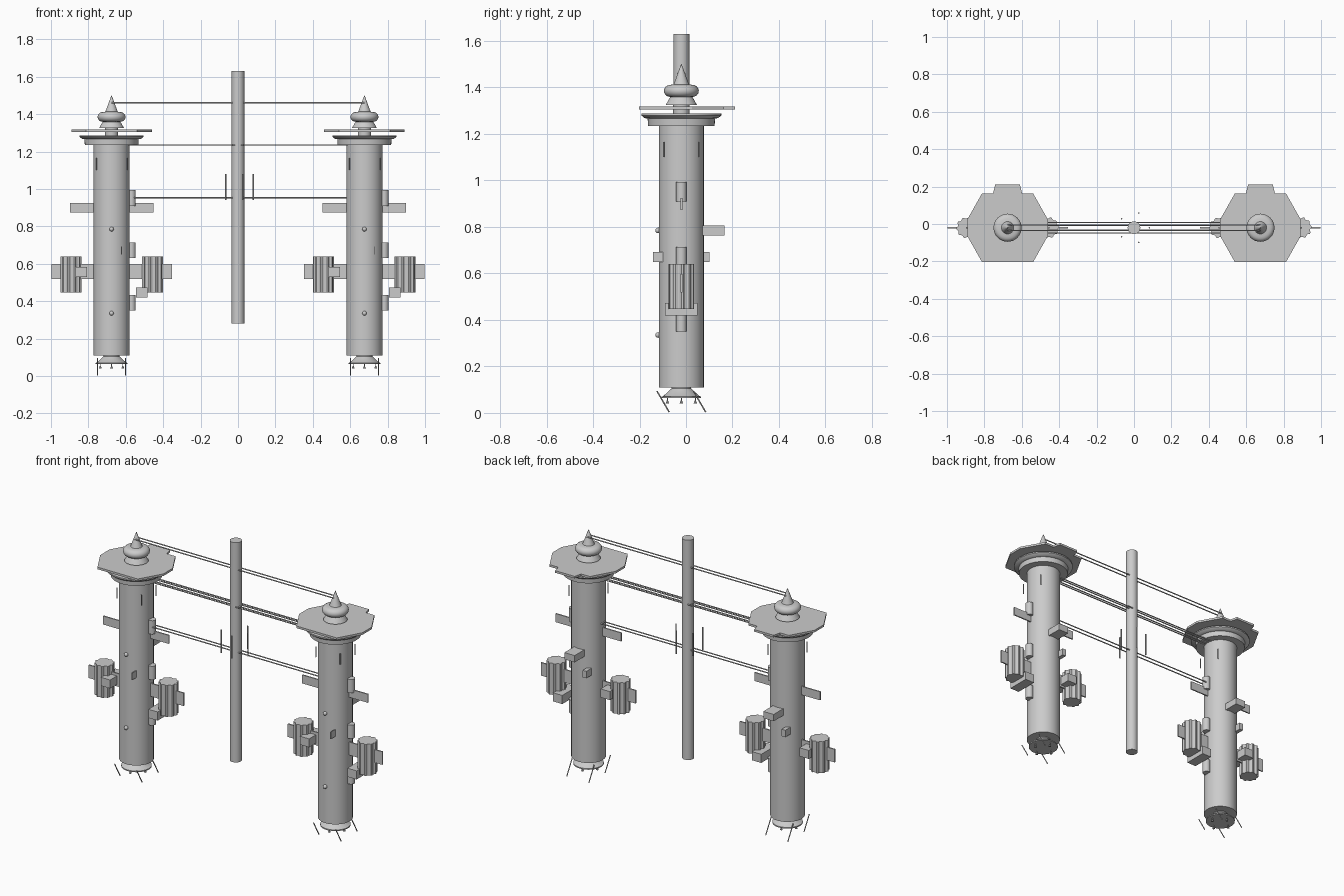
import bpy, bmesh
from math import sin, cos, pi, tau
from mathutils import Vector

cube = bpy.data.objects.get("Cube")
if cube:
    bpy.data.objects.remove(cube, do_unlink=True)

grey = bpy.data.materials.new("plain_grey")
grey.use_nodes = True
grey.diffuse_color = (0.6, 0.6, 0.6, 1)
grey.node_tree.nodes["Principled BSDF"].inputs["Base Color"].default_value = grey.diffuse_color

CY = -0.02      # shared depth of towers and pole
TX = 0.676      # tower distance from the middle


def finish(name, bm, smooth=False):
    bmesh.ops.recalc_face_normals(bm, faces=bm.faces)
    mesh = bpy.data.meshes.new(name)
    bm.to_mesh(mesh)
    bm.free()
    mesh.materials.append(grey)
    obj = bpy.data.objects.new(name, mesh)
    bpy.context.collection.objects.link(obj)
    if smooth:
        bpy.ops.object.select_all(action='DESELECT')
        obj.select_set(True)
        bpy.context.view_layer.objects.active = obj
        bpy.ops.object.shade_smooth_by_angle(angle=0.6)
    return obj


def lathe(name, x, y, profile, sides=32):
    """Solid of revolution from (radius, height) points."""
    bm = bmesh.new()
    rings = [[bm.verts.new((x + r * cos(tau * i / sides), y + r * sin(tau * i / sides), z))
              for i in range(sides)] for r, z in profile]
    for a, b in zip(rings, rings[1:]):
        for i in range(sides):
            j = (i + 1) % sides
            bm.faces.new((a[i], a[j], b[j], b[i]))
    bm.faces.new(rings[0])
    bm.faces.new(rings[-1])
    return finish(name, bm, True)


def prism(name, outline, z0, z1):
    bm = bmesh.new()
    face = bm.faces.new([bm.verts.new((x, y, z0)) for x, y in outline])
    top = bmesh.ops.extrude_face_region(bm, geom=[face])
    moved = [v for v in top["geom"] if isinstance(v, bmesh.types.BMVert)]
    bmesh.ops.translate(bm, vec=(0, 0, z1 - z0), verts=moved)
    return finish(name, bm)


def box(name, x0, x1, y0, y1, z0, z1):
    return prism(name, [(x0, y0), (x1, y0), (x1, y1), (x0, y1)], z0, z1)


def rod(name, start, end, radius, sides=8):
    a, b = Vector(start), Vector(end)
    bm = bmesh.new()
    bmesh.ops.create_cone(bm, cap_ends=True, segments=sides, radius1=radius,
                          radius2=radius, depth=(b - a).length)
    bm.transform((b - a).to_track_quat('Z', 'Y').to_matrix().to_4x4())
    bmesh.ops.translate(bm, vec=(a + b) / 2, verts=bm.verts)
    return finish(name, bm, True)


def tower(side, cx):
    # Shaft and stepped capital
    lathe(side + "_shaft", cx, CY, [(0.097, 0.11), (0.097, 1.24)])
    lathe(side + "_capital", cx, CY, [(0.143, 1.235), (0.145, 1.266), (0.158, 1.268),
                                      (0.172, 1.279), (0.172, 1.287)], 48)

    # Roof plate: clipped hexagon with a tab at the back
    right = [(0.137, -0.183), (0.215, -0.045), (0.215, 0.045), (0.137, 0.183),
             (0.078, 0.183), (0.066, 0.23)]
    outline = right + [(-x, y) for x, y in reversed(right)]
    prism(side + "_roof_plate", [(cx + x, CY + y) for x, y in outline], 1.304, 1.317)

    # Finial: neck, flared base, bulb and spike
    bulb = [(0.047 + 0.028 * cos(t * pi / 8), 1.385 + 0.026 * sin(t * pi / 8))
            for t in range(-4, 5)]
    lathe(side + "_finial", cx, CY, [(0.035, 1.28), (0.035, 1.325), (0.067, 1.325),
                                     (0.05, 1.355)] + bulb +
          [(0.033, 1.413), (0.001, 1.5)])

    # Foot: flared cone, raked legs and small nozzles
    lathe(side + "_foot", cx, CY, [(0.085, 0.063), (0.085, 0.07), (0.078, 0.072),
                                   (0.042, 0.105), (0.042, 0.12)])
    for sx in (-1, 1):
        for y in (-0.105, 0.052):
            rod(side + "_leg", (cx + sx * 0.075, CY + y, 0.094),
                (cx + sx * 0.075, CY + y + 0.053, 0.003), 0.003)
    for i in range(4):
        a = tau * i / 4
        lathe(side + "_nozzle", cx + 0.06 * cos(a), CY + 0.06 * sin(a),
              [(0.008, 0.04), (0.002, 0.055), (0.002, 0.066)], 8)

    # Side wings
    box(side + "_upper_wing", cx - 0.223, cx + 0.223, CY - 0.004, CY + 0.004, 0.873, 0.925)
    box(side + "_lower_wing", cx - 0.322, cx + 0.322, CY - 0.004, CY + 0.004, 0.518, 0.598)

    # Fluted pods
    for sx in (-1, 1):
        px = cx + sx * 0.218
        teeth = 10
        flutes = []
        for i in range(teeth * 4):
            r = 0.056 if i % 4 < 2 else 0.049
            a = tau * i / (teeth * 4)
            flutes.append((px + r * cos(a), CY + r * sin(a)))
        prism(side + "_pod", flutes, 0.447, 0.64)

    # Pod brackets and rear housing
    box(side + "_outer_bracket", cx - 0.193, cx - 0.13, CY - 0.07, CY + 0.07, 0.53, 0.582)
    box(side + "_inner_bracket", cx + 0.13, cx + 0.193, CY - 0.07, CY + 0.07, 0.419, 0.472)
    box(side + "_rear_housing", cx - 0.035, cx + 0.035, CY + 0.08, CY + 0.185, 0.763, 0.805)

    # Upright half-round blisters on one flank
    for z in (0.35, 0.63, 0.91):
        lathe(side + "_blister", cx + 0.106, CY, [(0.023, z), (0.023, z + 0.083)], 16)

    # Studs on the front
    for z in (0.335, 0.785):
        bm = bmesh.new()
        bmesh.ops.create_uvsphere(bm, u_segments=12, v_segments=8, radius=0.012)
        bmesh.ops.translate(bm, vec=(cx, CY - 0.1, z), verts=bm.verts)
        finish(side + "_stud", bm, True)

    # Thin fins and hanging rods
    box(side + "_rear_fin", cx - 0.07, cx - 0.045, CY + 0.07, CY + 0.122, 0.65, 0.693)
    box(side + "_front_fin", cx + 0.05, cx + 0.055, CY - 0.122, CY - 0.07, 0.65, 0.693)
    for x, y in ((-0.08, -0.076), (0.086, -0.076), (0.08, 0.076)):
        rod(side + "_hanging_rod", (cx + x, CY + y, 1.1), (cx + x, CY + y, 1.165), 0.003)


tower("right", -TX)
tower("left", TX)

# Central pole with a ring of upright rods
lathe("central_pole", 0, CY, [(0.034, 0.28), (0.034, 1.63)], 24)
for i in range(5):
    a = tau * i / 5
    x, y = 0.082 * cos(a), CY + 0.082 * sin(a)
    rod("pole_rod", (x, y, 0.94), (x, y, 1.08), 0.004)

# Cables strung between the towers
for z, offsets in ((1.46, (-0.015, 0.015)), (1.235, (-0.028, -0.012, 0.012, 0.028)),
                   (0.953, (-0.015, 0.015))):
    for dy in offsets:
        rod("cable", (-TX, CY + dy, z), (TX, CY + dy, z), 0.0035)
